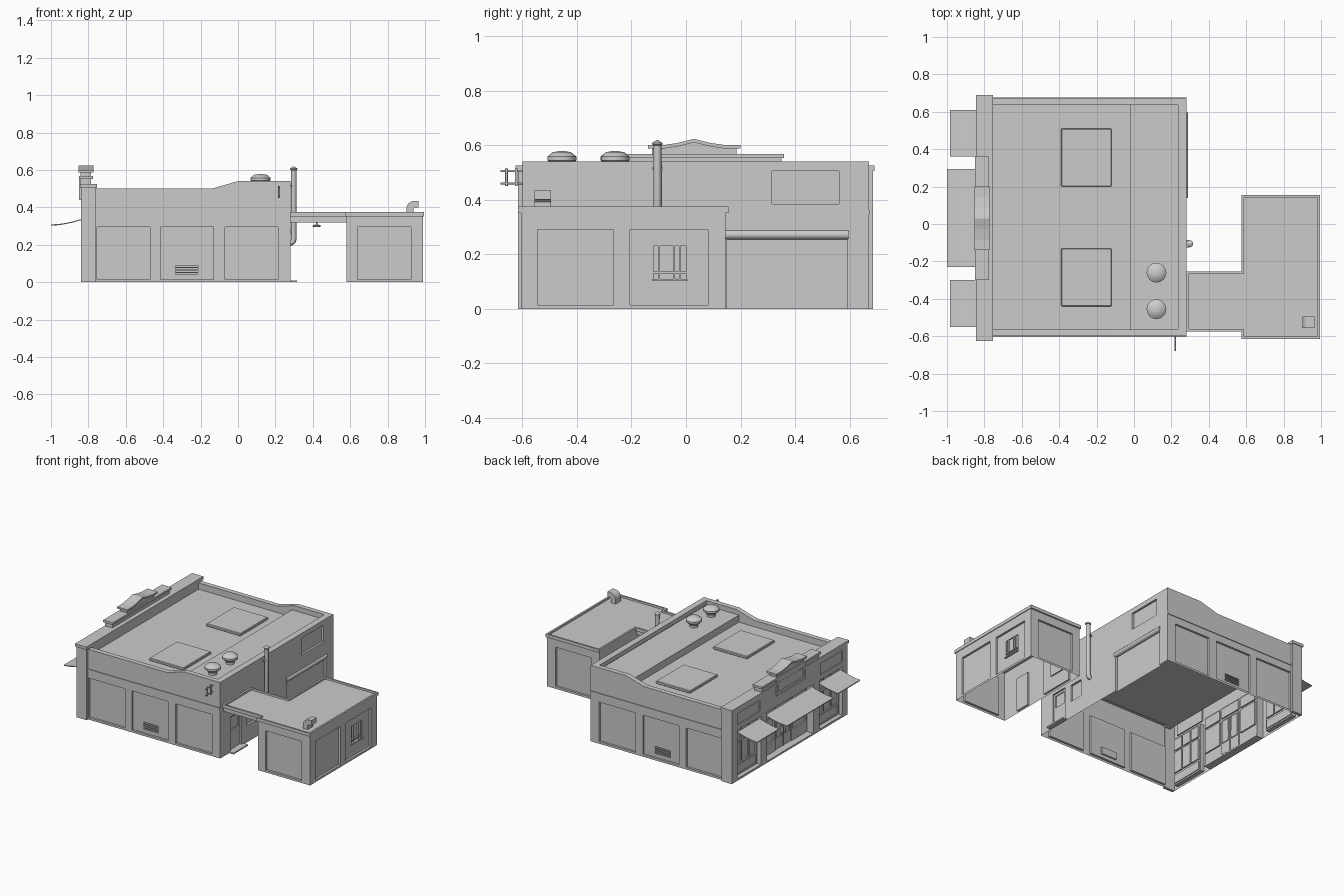
import bpy, bmesh, math

if "Cube" in bpy.data.objects:
    bpy.data.objects.remove(bpy.data.objects["Cube"])


def make(name, verts, faces, fix=True):
    me = bpy.data.meshes.new(name)
    me.from_pydata(verts, [], faces)
    bm = bmesh.new()
    bm.from_mesh(me)
    bmesh.ops.remove_doubles(bm, verts=bm.verts, dist=1e-5)
    if fix:
        bmesh.ops.recalc_face_normals(bm, faces=bm.faces)
    bm.to_mesh(me)
    bm.free()
    ob = bpy.data.objects.new(name, me)
    bpy.context.collection.objects.link(ob)
    return ob


def prism(name, axis, a, b, pts):
    """Extrude a 2D outline from a to b along an axis."""
    place = {'x': lambda p, t: (t, p[0], p[1]), 'y': lambda p, t: (p[0], t, p[1]),
             'z': lambda p, t: (p[0], p[1], t)}[axis]
    n = len(pts)
    verts = [place(p, a) for p in pts] + [place(p, b) for p in pts]
    faces = [tuple(range(n)), tuple(range(n, 2 * n))]
    faces += [(i, (i + 1) % n, n + (i + 1) % n, n + i) for i in range(n)]
    return make(name, verts, faces)


def box(name, x0, x1, y0, y1, z0, z1):
    return prism(name, 'z', z0, z1, [(x0, y0), (x1, y0), (x1, y1), (x0, y1)])


def relief(name, axis, sign, plane, u0, u1, z0, z1, recs):
    """Thin wall facing sign*axis; each rec (ua, ub, za, zb, depth) sinks a rectangle."""
    us = sorted({u0, u1, *[r[0] for r in recs], *[r[1] for r in recs]})
    zs = sorted({z0, z1, *[r[2] for r in recs], *[r[3] for r in recs]})

    def depth(i, j):
        u, z, d = (us[i] + us[i + 1]) / 2, (zs[j] + zs[j + 1]) / 2, 0
        for r in recs:
            if r[0] < u < r[1] and r[2] < z < r[3]:
                d = r[4]
        return d

    def P(u, z, d):
        w = plane - sign * d
        return (w, u, z) if axis == 'x' else (u, w, z)

    flip = (axis == 'y') == (sign > 0)
    verts, faces = [], []

    def quad(*q):
        k = len(verts)
        verts.extend(P(*p) for p in q)
        faces.append((k + 3, k + 2, k + 1, k) if flip else (k, k + 1, k + 2, k + 3))

    nu, nz = len(us) - 1, len(zs) - 1
    for i in range(nu):
        for j in range(nz):
            d, a, b, c, e = depth(i, j), us[i], us[i + 1], zs[j], zs[j + 1]
            quad((a, c, d), (b, c, d), (b, e, d), (a, e, d))
            if i + 1 < nu and depth(i + 1, j) != d:
                f = depth(i + 1, j)
                quad((b, c, d), (b, c, f), (b, e, f), (b, e, d))
            if j + 1 < nz and depth(i, j + 1) != d:
                f = depth(i, j + 1)
                quad((a, e, d), (b, e, d), (b, e, f), (a, e, f))
    return make(name, verts, faces, fix=False)


def lathe(name, cx, cy, prof, n=16):
    verts = [(cx + r * math.cos(2 * math.pi * k / n), cy + r * math.sin(2 * math.pi * k / n), z)
             for r, z in prof for k in range(n)]
    faces = [(i * n + k, i * n + (k + 1) % n, (i + 1) * n + (k + 1) % n, (i + 1) * n + k)
             for i in range(len(prof) - 1) for k in range(n)]
    faces += [tuple(range(n)), tuple(range((len(prof) - 1) * n, len(prof) * n))]
    ob = make(name, verts, faces)
    smooth(ob)
    return ob


def smooth(ob):
    bpy.ops.object.select_all(action='DESELECT')
    bpy.context.view_layer.objects.active = ob
    ob.select_set(True)
    bpy.ops.object.shade_smooth_by_angle(angle=math.radians(35))


def tube(name, pts, r):
    cu = bpy.data.curves.new(name, 'CURVE')
    cu.dimensions, cu.bevel_depth, cu.bevel_resolution, cu.use_fill_caps = '3D', r, 2, True
    sp = cu.splines.new('POLY')
    sp.points.add(len(pts) - 1)
    for p, q in zip(sp.points, pts):
        p.co = (*q, 1)
    ob = bpy.data.objects.new(name, cu)
    bpy.context.collection.objects.link(ob)


# Main side walls: three sunk panels and a louvred vent, both sides
side = [(x, x + 0.285, 0.015, 0.295, 0.015) for x in (-0.76 + 0.005, -0.415, -0.07)]
side += [(-0.335, -0.215, 0.04, 0.09, 0.025)]
outline = [(-0.76, 0.455), (0.28, 0.455), (0.28, 0.54), (0, 0.54), (-0.14, 0.50), (-0.76, 0.50)]
for tag, s, y in (("front", -1, -0.60), ("back", 1, 0.67)):
    relief(tag + "_wall", 'y', s, y, -0.76, 0.28, 0, 0.455, side)
    prism(tag + "_parapet", 'y', y, y - s * 0.035, outline)
    box(tag + "_string_course", -0.76, 0.28, y, y + s * 0.005, 0.345, 0.36)
    for k in range(3):
        z = 0.048 + k * 0.014
        box(f"{tag}_louvre_{k}", -0.335, -0.215, y - s * 0.022, y - s * 0.014, z, z + 0.006)
    # Facade end returns
    box(tag + "_facade_return", -0.84, -0.76, y - s * 0.005, y + s * 0.015, 0, 0.505)

# Rear wall with high window, roller opening and door
relief("rear_wall", 'x', 1, 0.28, -0.60, 0.67, 0, 0.51,
       [(0.315, 0.56, 0.385, 0.505, 0.015), (0.15, 0.59, 0, 0.27, 0.015),
        (-0.48, -0.36, 0.01, 0.25, 0.012), (-0.465, -0.375, 0.15, 0.235, 0.018),
        (-0.30, -0.20, 0.12, 0.24, 0.015)])
box("rear_parapet", 0.235, 0.28, -0.60, 0.67, 0.51, 0.54)
box("rear_door_step", 0.28, 0.315, -0.5, -0.34, 0, 0.01)
roller = prism("roller_shutter_drum", 'y', 0.14, 0.595,
               [(0.272 + 0.018 * math.cos(k * math.pi / 6), 0.272 + 0.018 * math.sin(k * math.pi / 6))
                for k in range(12)])
smooth(roller)

# Stepped roof
box("low_roof", -0.765, -0.02, -0.57, 0.64, 0.445, 0.455)
box("high_roof", -0.02, 0.24, -0.57, 0.64, 0.495, 0.505)
box("roof_step", -0.02, -0.015, -0.57, 0.64, 0.445, 0.495)
for k, y in enumerate((-0.44, 0.20)):
    ob = box(f"skylight_{k}", -0.39, -0.12, y, y + 0.31, 0.455, 0.475)
    bv = ob.modifiers.new("edge", 'BEVEL')
    bv.width, bv.segments = 0.004, 1
for k, y in enumerate((-0.26, -0.455)):
    lathe(f"round_vent_{k}", 0.12, y, [(0.028, 0.5), (0.028, 0.522), (0.053, 0.544), (0.053, 0.558),
                                       (0.034, 0.574), (0.012, 0.578)])


# Shopfront: bays mirrored about y = 0.03
def both(a, b, *rest):
    return [(a, b, *rest), (0.06 - b, 0.06 - a, *rest)]


bays = both(-0.56, -0.30, 0.015, 0.36, 0.03) + [(-0.23, 0.29, 0.0, 0.36, 0.05)]
bays += both(-0.55, -0.31, 0.025, 0.085, 0.036)
for k in range(3):
    a = -0.55 + k * 0.083
    bays += both(a, a + 0.073, 0.10, 0.25, 0.04) + both(a, a + 0.073, 0.265, 0.345, 0.04)
bays += both(-0.22, -0.075, 0.09, 0.26, 0.06) + both(-0.22, -0.075, 0.275, 0.345, 0.06)
bays += both(-0.055, 0.025, 0.01, 0.26, 0.056) + both(-0.045, 0.015, 0.09, 0.25, 0.062)
bays += [(-0.055, 0.115, 0.275, 0.345, 0.06)]
bays += both(-0.56, -0.31, 0.395, 0.475, 0.008)
relief("shopfront", 'x', -1, -0.84, -0.615, 0.685, 0, 0.505, bays)
box("facade_back", -0.80, -0.755, -0.60, 0.67, 0.445, 0.505)
box("facade_cap", -0.845, -0.755, -0.625, 0.69, 0.505, 0.525)
box("shopfront_stoop", -0.84, -0.785, -0.23, 0.29, 0, 0.012)
for k, y in enumerate((0.0, 0.06)):
    box(f"shop_door_handle_{k}", -0.796, -0.78, y + 0.017 * (1 if k == 0 else -1) - 0.003,
        y + 0.017 * (1 if k == 0 else -1) + 0.003, 0.11, 0.15)

# Stepped crest with overhanging caps
box("crest_lower", -0.842, -0.785, -0.29, 0.35, 0.525, 0.555)
box("crest_lower_cap", -0.85, -0.775, -0.30, 0.36, 0.552, 0.568)
gable = [(-0.125, 0.59), (-0.08, 0.59), (-0.03, 0.6), (0.03, 0.61), (0.09, 0.6), (0.14, 0.59), (0.185, 0.59)]
prism("crest_gable", 'x', -0.842, -0.785, [(-0.125, 0.55)] + gable + [(0.185, 0.55)])
cap = [(-0.14, 0.60), (-0.085, 0.60), (-0.03, 0.608), (0.03, 0.623), (0.09, 0.608), (0.145, 0.60), (0.20, 0.60)]
prism("crest_gable_cap", 'x', -0.853, -0.772, cap + [(y, z - 0.013) for y, z in cap[::-1]])
relief("sign_board", 'x', -1, -0.85, -0.13, 0.19, 0.44, 0.552, [(-0.11, 0.17, 0.46, 0.53, 0.007)])
for k, y in enumerate((-0.13, 0.18)):
    box(f"sign_board_edge_{k}", -0.85, -0.84, y, y + 0.01, 0.44, 0.552)

# Awnings
for tag, a, b, x in (("right", -0.55, -0.30, -0.985), ("middle", -0.23, 0.295, -1.0), ("left", 0.36, 0.61, -0.985)):
    top = [(-0.83, 0.34), (-0.89, 0.323), (-0.94, 0.313), (x, 0.308)]
    prism(tag + "_awning", 'y', a, b, top + [(p, z - 0.006) for p, z in top[::-1]])

# Annexe walls
panel = [(0.64, 0.925, 0.015, 0.295, 0.015)]
relief("annexe_front_wall", 'y', -1, -0.605, 0.58, 0.99, 0, 0.355, panel)
relief("annexe_back_wall", 'y', 1, 0.145, 0.58, 0.99, 0, 0.355, panel)
window = [(-0.12, 0.0, 0.11, 0.23, 0.022)]
relief("annexe_outer_wall", 'x', 1, 0.99, -0.605, 0.145, 0, 0.355,
       [(-0.545, -0.265, 0.015, 0.29, 0.015), (-0.205, 0.08, 0.015, 0.29, 0.015)] + window)
relief("annexe_inner_wall", 'x', -1, 0.58, -0.605, 0.145, 0, 0.355,
       [(-0.47, -0.36, 0.01, 0.25, 0.012), (-0.2, 0.05, 0.015, 0.29, 0.012), (-0.12, 0.0, 0.11, 0.23, 0.02)])
for k, y in enumerate((-0.10, -0.045, -0.025)):
    box(f"window_bar_{k}", 0.968, 0.98, y, y + 0.005, 0.11, 0.23)
box("window_crossbar", 0.968, 0.98, -0.12, 0.0, 0.13, 0.136)
box("window_sill", 0.97, 0.985, -0.125, 0.005, 0.103, 0.11)

# Annexe and link roof with raised rim
roof = prism("annexe_roof", 'z', 0.352, 0.375,
             [(0.28, -0.575), (0.575, -0.575), (0.575, -0.615), (0.995, -0.615),
              (0.995, 0.155), (0.575, 0.155), (0.575, -0.255), (0.28, -0.255)])
bm = bmesh.new()
bm.from_mesh(roof.data)
top = [f for f in bm.faces if f.normal.z > 0.9]
bmesh.ops.inset_region(bm, faces=top, thickness=0.018)
bmesh.ops.inset_region(bm, faces=top, thickness=0.001, depth=-0.012)
bm.to_mesh(roof.data)
bm.free()
box("link_canopy", 0.28, 0.58, -0.56, -0.27, 0.32, 0.353)
lathe("canopy_lamp", 0.42, -0.415, [(0.004, 0.32), (0.004, 0.31), (0.023, 0.303), (0.023, 0.298), (0.012, 0.294)], 12)

# Curved roof hood
arc = [(0.945 - 0.045 * math.cos(t), 0.392 + 0.043 * math.sin(t)) for t in [k * math.pi / 12 for k in range(7)]]
prism("roof_hood", 'y', -0.555, -0.495, [(0.90, 0.362)] + arc +
      [(0.965, 0.435), (0.965, 0.40), (0.945, 0.40), (0.937, 0.392), (0.937, 0.362)])

# Flue pipe with bend and cap
tube("flue_pipe", [(0.27, -0.105, 0.21), (0.285, -0.105, 0.211), (0.294, -0.105, 0.217),
                   (0.298, -0.105, 0.23), (0.298, -0.105, 0.6)], 0.015)
lathe("flue_cap", 0.298, -0.105, [(0.01, 0.595), (0.019, 0.602), (0.019, 0.608), (0.004, 0.618)], 12)
box("flue_bracket", 0.278, 0.30, -0.125, -0.085, 0.51, 0.518)

# Cable bracket on the front wall
for k, z in enumerate((0.46, 0.505)):
    tube(f"bracket_arm_{k}", [(0.22, -0.6, z), (0.22, -0.68, z)], 0.004)
for k, y in enumerate((-0.622, -0.658)):
    tube(f"bracket_post_{k}", [(0.22, y, 0.45), (0.22, y, 0.515)], 0.005)
